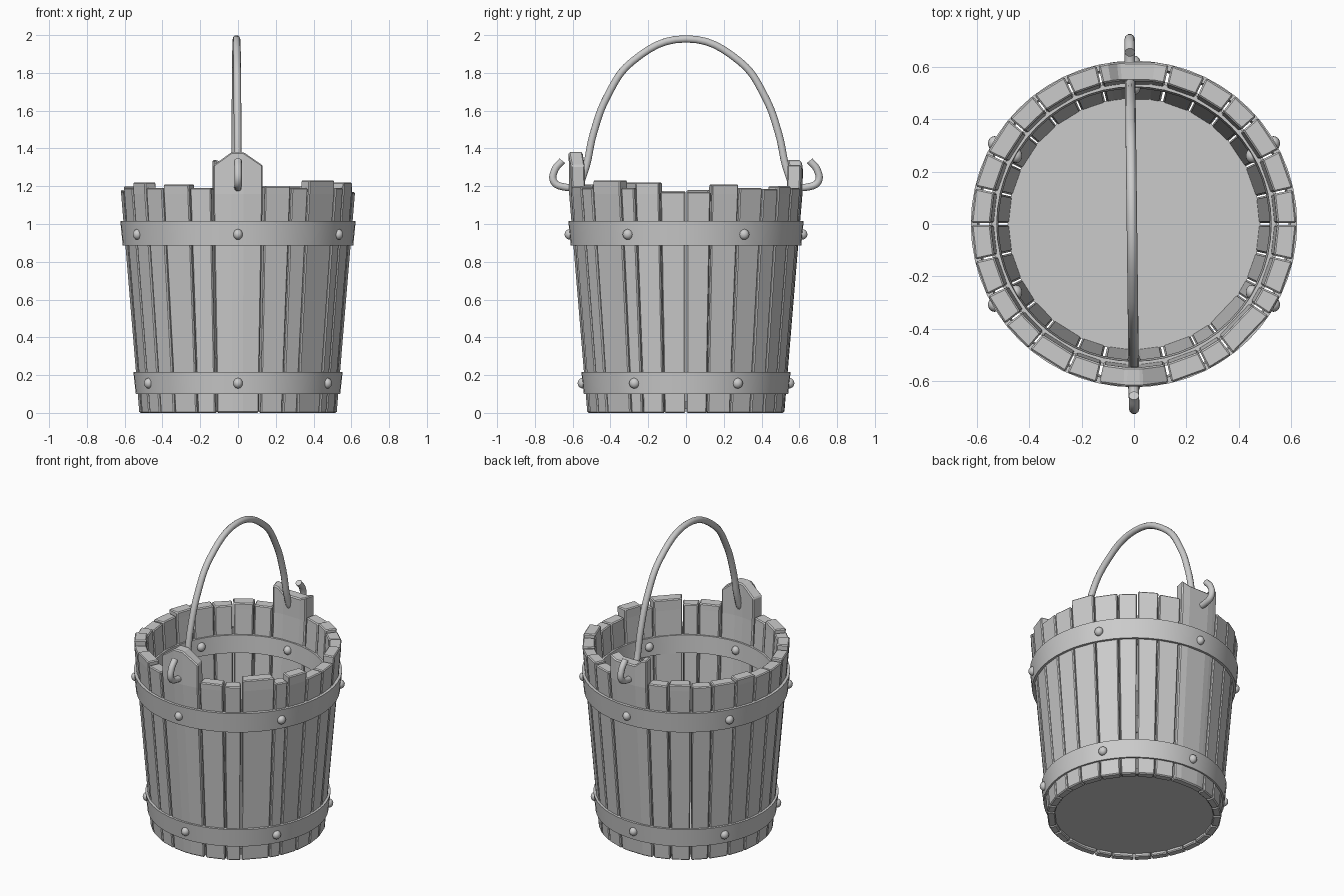
import bpy, bmesh
from math import sin, cos, radians, pi, atan2

if "Cube" in bpy.data.objects:
    bpy.data.objects.remove(bpy.data.objects["Cube"])

RIM = 1.19

def r_out(z):
    return 0.523 + 0.099 * min(z, RIM) / RIM

def r_in(z):
    return 0.475 + 0.073 * min(z, RIM) / RIM

def finish(bm, name, bevel=0.0, smooth=None):
    bmesh.ops.recalc_face_normals(bm, faces=bm.faces)
    me = bpy.data.meshes.new(name)
    bm.to_mesh(me)
    bm.free()
    ob = bpy.data.objects.new(name, me)
    bpy.context.collection.objects.link(ob)
    if bevel:
        m = ob.modifiers.new("bevel", 'BEVEL')
        m.width = bevel
        m.segments = 1
        m.limit_method = 'ANGLE'
    if smooth:
        bpy.ops.object.select_all(action='DESELECT')
        ob.select_set(True)
        bpy.context.view_layer.objects.active = ob
        bpy.ops.object.shade_smooth_by_angle(angle=radians(smooth))
    return ob

def add_stave(bm, columns):
    """columns: (angle in degrees, top height); tapered curved plank."""
    grid = []
    for a, top in columns:
        c, s = cos(radians(a)), sin(radians(a))
        grid.append([[bm.verts.new((r(z) * c, r(z) * s, z)) for z in (0, 1.16, top)]
                     for r in (r_in, r_out)])
    for p, q in zip(grid, grid[1:]):
        for k in (0, 1):
            for j in (0, 1):
                bm.faces.new((p[k][j], q[k][j], q[k][j + 1], p[k][j + 1]))
        for j in (0, 2):
            bm.faces.new((p[0][j], q[0][j], q[1][j], p[1][j]))
    for e in (grid[0], grid[-1]):
        for j in (0, 1):
            bm.faces.new((e[0][j], e[1][j], e[1][j + 1], e[0][j + 1]))

# ordinary staves: edge angles and heights, right side then left side
GAP = 0.35
right_edges = [-77, -63, -53, -34, -26, -13, 0, 12.5, 27, 41, 52, 64, 77]
right_tops = [1.20, 1.19, 1.23, 1.19, 1.22, 1.17, 1.17, 1.21, 1.19, 1.185, 1.2, 1.19]
left_edges = [103, 115, 128, 140, 154, 167, 180, 193, 206, 218, 230, 245.5, 257]
left_tops = [1.19, 1.2, 1.185, 1.19, 1.2, 1.18, 1.175, 1.19, 1.22, 1.19, 1.21, 1.19]
bm = bmesh.new()
for edges, tops in ((right_edges, right_tops), (left_edges, left_tops)):
    for a, b, t in zip(edges, edges[1:], tops):
        add_stave(bm, [(a + GAP, t), (b - GAP, t)])
finish(bm, "staves", 0.006)

# tall handle staves: front is pointed, back is broken off
front_top = [(-0.133, 1.31), (-0.035, 1.38), (0.03, 1.38), (0.133, 1.31)]
back_top = [(-0.137, 1.34), (-0.10, 1.33), (-0.06, 1.295), (0.08, 1.295), (0.133, 1.315)]
for name, base, sign, prof in (("front_handle_stave", -90, 1, front_top),
                               ("back_handle_stave", 90, -1, back_top)):
    bm = bmesh.new()
    add_stave(bm, [(base + sign * x / 0.62 * 180 / pi, t) for x, t in prof])
    finish(bm, name, 0.007)

# floor disc
bm = bmesh.new()
bmesh.ops.create_cone(bm, cap_ends=True, segments=48, radius1=0.48, radius2=0.482, depth=0.04)
bmesh.ops.translate(bm, verts=bm.verts, vec=(0, 0, 0.04))
finish(bm, "floor", smooth=30)

def hoop(name, section, n=56):
    """Revolve a closed (radius, z) section around z."""
    bm = bmesh.new()
    rings = [[bm.verts.new((r * cos(2 * pi * i / n), r * sin(2 * pi * i / n), z))
              for r, z in section] for i in range(n)]
    m = len(section)
    for i in range(n):
        p, q = rings[i], rings[(i + 1) % n]
        for j in range(m):
            bm.faces.new((p[j], q[j], q[(j + 1) % m], p[(j + 1) % m]))
    finish(bm, name, smooth=30)

# metal hoops
hoop("upper_hoop", [(0.59, 0.885), (0.61, 0.885), (0.623, 1.015), (0.598, 1.015)])
hoop("lower_hoop", [(0.525, 0.10), (0.541, 0.10), (0.554, 0.217), (0.53, 0.217)])
hoop("inner_hoop", [(0.54, 0.885), (0.517, 0.885), (0.524, 1.0), (0.545, 1.0)])

# rivets, six per hoop
for name, rad, z in (("upper_rivets", 0.615, 0.945), ("lower_rivets", 0.546, 0.157),
                     ("inner_rivets", 0.521, 0.945)):
    bm = bmesh.new()
    for i in range(6):
        a = radians(30 + 60 * i)
        v = bmesh.ops.create_uvsphere(bm, u_segments=14, v_segments=8, radius=0.028)["verts"]
        bmesh.ops.scale(bm, verts=v, vec=(0.9, 1, 1))
        bmesh.ops.translate(bm, verts=v, vec=(rad * cos(a), rad * sin(a), z))
    finish(bm, name, smooth=60)

# wire handle with hooked ends
half = [(-0.655, 1.335), (-0.695, 1.285), (-0.70, 1.225), (-0.65, 1.197), (-0.575, 1.205),
        (-0.54, 1.27), (-0.49, 1.48), (-0.42, 1.67), (-0.285, 1.86)]
path = half + [(0, 1.98)] + [(-y, z) for y, z in reversed(half)]
cu = bpy.data.curves.new("handle", 'CURVE')
cu.dimensions = '3D'
cu.bevel_depth = 0.02
cu.bevel_resolution = 3
cu.resolution_u = 6
cu.use_fill_caps = True
sp = cu.splines.new('BEZIER')
sp.bezier_points.add(len(path) - 1)
for p, (y, z) in zip(sp.bezier_points, path):
    p.co = (-0.008 - 0.012 * y, y, z)
    p.handle_left_type = p.handle_right_type = 'AUTO'
bpy.context.collection.objects.link(bpy.data.objects.new("handle", cu))
